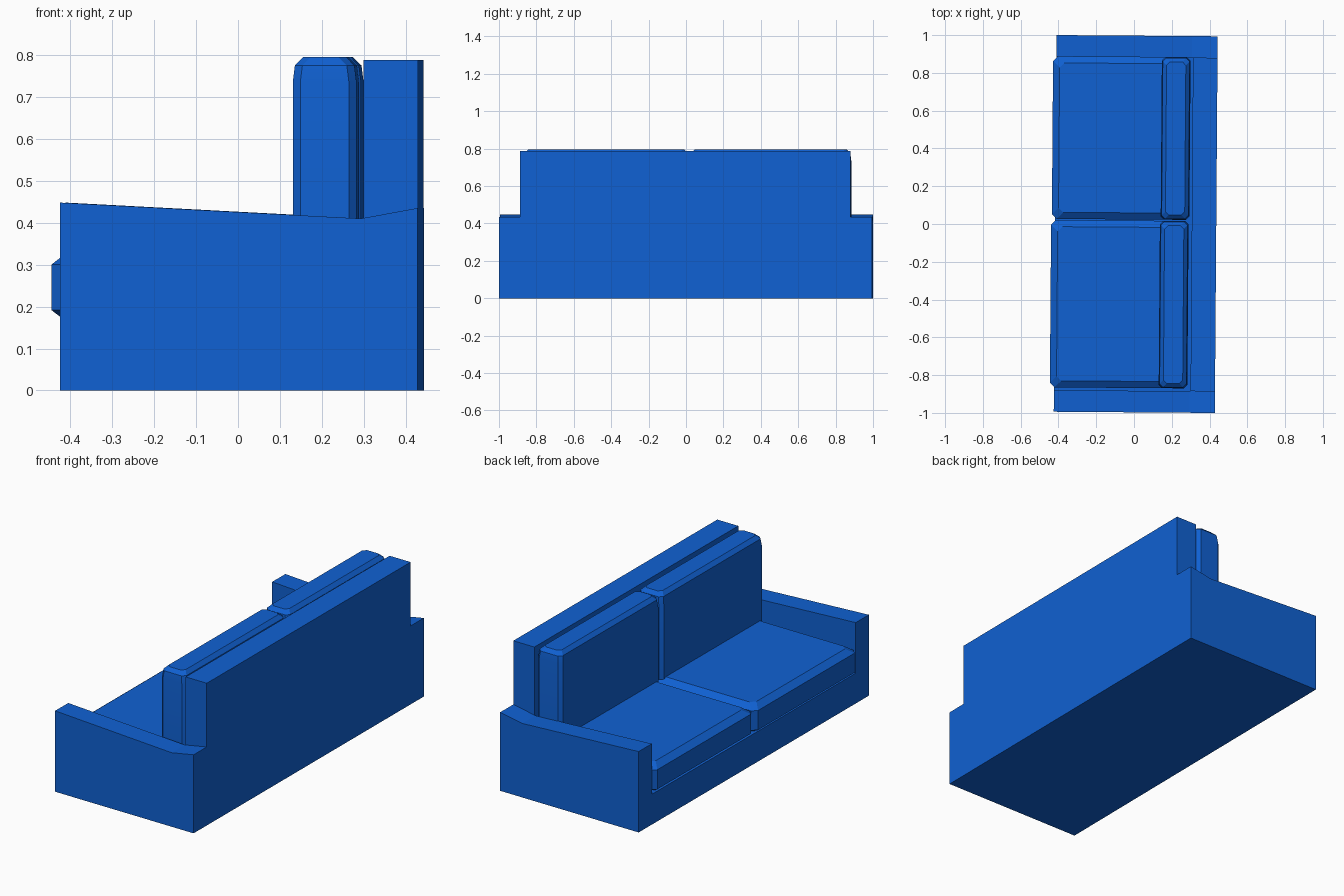
import bpy, bmesh, math
from mathutils import Matrix

cube = bpy.data.objects.get("Cube")
if cube:
    bpy.data.objects.remove(cube, do_unlink=True)

blue = bpy.data.materials.new("blue fabric")
blue.use_nodes = True
colour = (0.005, 0.12, 0.65, 1)
blue.diffuse_color = colour
blue.node_tree.nodes["Principled BSDF"].inputs["Base Color"].default_value = colour

# The whole sofa stands very slightly turned
TURN = Matrix.Rotation(-0.0075, 4, 'Z')
ARM_IN, ARM_OUT = 0.883, 0.997
FRONT, REAR = -0.4175, 0.4355


def finish(name, bm):
    bmesh.ops.recalc_face_normals(bm, faces=bm.faces)
    bm.transform(TURN)
    mesh = bpy.data.meshes.new(name)
    bm.to_mesh(mesh)
    bm.free()
    mesh.materials.append(blue)
    obj = bpy.data.objects.new(name, mesh)
    bpy.context.collection.objects.link(obj)
    return obj


def loft(rings):
    """Join equal-length rings of points and cap both ends."""
    bm = bmesh.new()
    rows = [[bm.verts.new(p) for p in ring] for ring in rings]
    n = len(rows[0])
    for low, high in zip(rows, rows[1:]):
        for i in range(n):
            j = (i + 1) % n
            bm.faces.new((low[i], low[j], high[j], high[i]))
    bm.faces.new(rows[0])
    bm.faces.new(rows[-1])
    return bm


def side_profile(name, points, y0, y1):
    return finish(name, loft([[(x, y, z) for x, z in points] for y in (y0, y1)]))


def box(name, x0, x1, y0, y1, z0, z1):
    return side_profile(name, [(x0, z0), (x1, z0), (x1, z1), (x0, z1)], y0, y1)


def cushion(name, x0, x1, y0, y1, levels, corner):
    """Stacked rectangles with cut corners; levels are (height, inset)."""
    rings = []
    for z, d in levels:
        a, b, c, e, k = x0 + d, x1 - d, y0 + d, y1 - d, corner
        rings.append([(x, y, z) for x, y in (
            (a + k, c), (b - k, c), (b, c + k), (b, e - k),
            (b - k, e), (a + k, e), (a, e - k), (a, c + k))])
    obj = finish(name, loft(rings))
    bpy.ops.object.select_all(action='DESELECT')
    obj.select_set(True)
    bpy.context.view_layer.objects.active = obj
    bpy.ops.object.shade_smooth_by_angle(angle=math.radians(25))
    return obj


# Frame: base, backrest and sloping arms
box("base", FRONT, 0.306, -ARM_IN, ARM_IN, 0, 0.168)
box("backrest", 0.306, REAR, -ARM_IN, ARM_IN, 0, 0.788)
arm = [(FRONT, 0), (FRONT, 0.448), (0.3, 0.41), (REAR, 0.435), (REAR, 0)]
side_profile("left_arm", arm, ARM_IN, ARM_OUT)
side_profile("right_arm", arm, -ARM_OUT, -ARM_IN)

# Loose cushions, two for the seat and two for the back
seat_levels = [(0.165, 0.035), (0.192, 0), (0.3, 0), (0.327, 0.035)]
back_levels = [(0.32, 0), (0.735, 0), (0.775, 0.005), (0.795, 0.025)]
for side, y0, y1, shift in (("left", 0.024, 0.885, 0), ("right", -0.868, 0.018, -0.004)):
    cushion(side + "_seat_cushion", -0.435 + shift, 0.293 + shift, y0, y1, seat_levels, 0.025)
    cushion(side + "_back_cushion", 0.141 + shift, 0.293 + shift, y0, y1, back_levels, 0.018)
